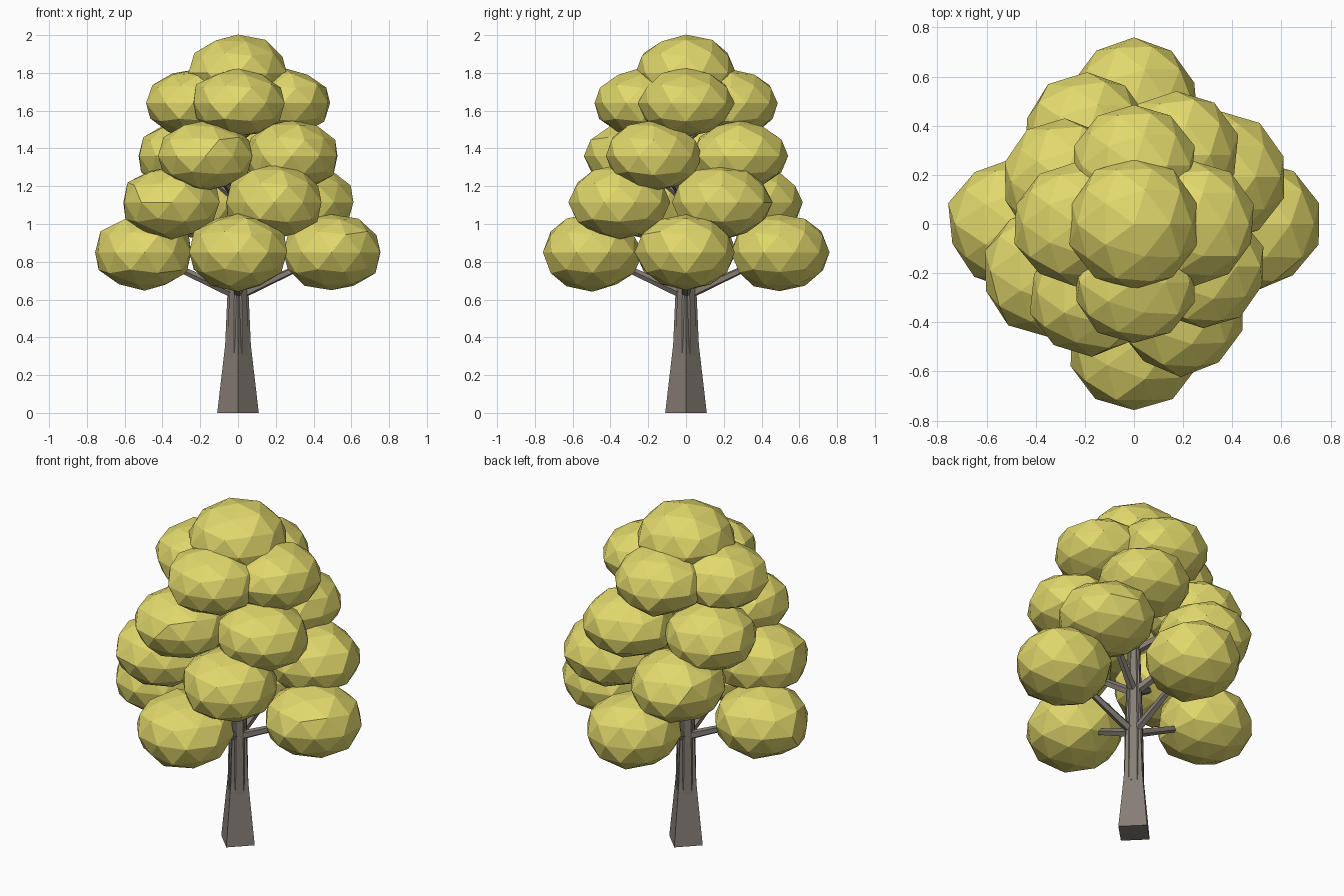
import bpy, bmesh, math, random
from mathutils import Vector

if "Cube" in bpy.data.objects:
    bpy.data.objects.remove(bpy.data.objects["Cube"])

random.seed(4)


def material(name, col):
    m = bpy.data.materials.new(name)
    m.diffuse_color = (*col, 1)
    m.use_nodes = True
    m.node_tree.nodes["Principled BSDF"].inputs["Base Color"].default_value = m.diffuse_color
    return m


LEAF = material("leaf_yellow", (0.76, 0.69, 0.15))
BARK = material("bark_grey", (0.24, 0.21, 0.18))


def finish(bm, name, mat):
    bmesh.ops.recalc_face_normals(bm, faces=bm.faces)
    me = bpy.data.meshes.new(name)
    bm.to_mesh(me)
    bm.free()
    me.materials.append(mat)
    ob = bpy.data.objects.new(name, me)
    bpy.context.collection.objects.link(ob)


def tube(name, rings, sides, phase=0.0):
    """Capped tapered tube through (point, radius) rings."""
    bm = bmesh.new()
    axis = (Vector(rings[-1][0]) - Vector(rings[0][0])).to_track_quat('Z', 'Y')
    loops = []
    for p, r in rings:
        loops.append([bm.verts.new(Vector(p) + axis @ Vector((
            r * math.cos(phase + math.tau * i / sides),
            r * math.sin(phase + math.tau * i / sides), 0)))
            for i in range(sides)])
    for a, b in zip(loops, loops[1:]):
        for i in range(sides):
            j = (i + 1) % sides
            bm.faces.new((a[i], a[j], b[j], b[i]))
    bm.faces.new(loops[0])
    bm.faces.new(loops[-1])
    finish(bm, name, BARK)


def clump(name, centre, r, h):
    """Flattened, slightly irregular low-poly leaf ball."""
    bm = bmesh.new()
    bmesh.ops.create_icosphere(bm, subdivisions=2, radius=1)
    for v in bm.verts:
        k = random.uniform(0.96, 1.03)
        v.co = Vector(centre) + Vector((v.co.x * r, v.co.y * r, v.co.z * h)) * k
    finish(bm, name, LEAF)


# Trunk: square section with corners on the axes, flared foot
tube("trunk", [((0, 0, 0), 0.11), ((0, 0, 0.36), 0.068), ((0, 0, 0.7), 0.053),
               ((0, 0, 1.75), 0.02)], 4)
tube("trunk_core", [((0, 0, 0.3), 0.058), ((0, 0, 0.7), 0.05),
                    ((0, 0, 1.6), 0.02)], 8, math.pi / 8)

# Tiers: distance out, height, first angle, clump radius, half height, branch start
tiers = [
    (0.495, 0.85, 0, 0.267, 0.205, 0.62),
    (0.40, 1.115, 28.5, 0.267, 0.195, 0.87),
    (0.33, 1.36, 58.5, 0.257, 0.188, 1.13),
    (0.238, 1.64, 0, 0.255, 0.183, 1.45),
]
for t, (d, z, a0, r, h, zb) in enumerate(tiers, 1):
    for k in range(4):
        a = math.radians(a0 + 90 * k)
        x, y = d * math.cos(a), d * math.sin(a)
        clump(f"leaf_clump_{t}_{k + 1}", (x, y, z), r, h)
        tube(f"branch_{t}_{k + 1}", [((0, 0, zb), 0.026), ((x, y, z), 0.014)], 5)

# Crown
clump("leaf_crown", (0, 0, 1.8), 0.272, 0.2)
